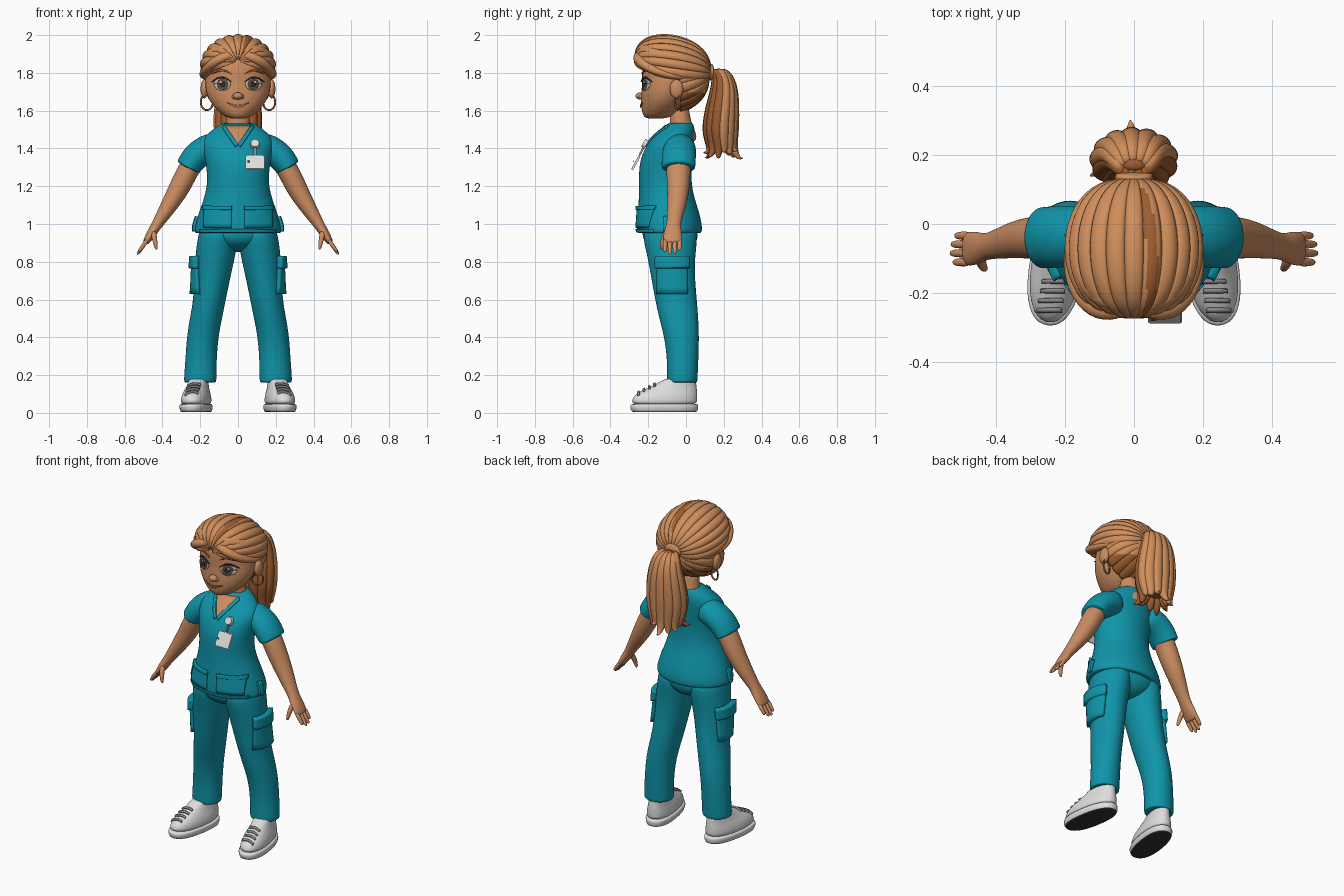
import bpy, bmesh, math, random
from mathutils import Vector, Matrix
from mathutils.bvhtree import BVHTree

random.seed(4)
if "Cube" in bpy.data.objects:
    bpy.data.objects.remove(bpy.data.objects["Cube"], do_unlink=True)


def material(name, *rgb):
    m = bpy.data.materials.new(name)
    m.use_nodes = True
    m.diffuse_color = (*rgb, 1)
    m.node_tree.nodes["Principled BSDF"].inputs["Base Color"].default_value = (*rgb, 1)
    return m


SKIN = material("warm skin", .60, .265, .12)
HAIR = material("light brown hair", .63, .27, .105)
DARK = material("dark brown hair", .34, .11, .03)
TEAL = material("teal cloth", .005, .30, .40)
WHITE = material("white", .74, .72, .72)
GREY = material("grey laces", .25, .25, .26)
SOLE = material("black rubber", .03, .03, .032)
EYE = material("eye white", .55, .50, .45)
IRIS = material("brown iris", .12, .075, .045)
LIPS = material("lips", .42, .14, .085)


def finish(bm, name, mats, mirror=False, subsurf=0, thick=0, rule=None, xform=None):
    bmesh.ops.recalc_face_normals(bm, faces=bm.faces)
    if xform:
        bm.transform(xform)
    bm.normal_update()
    for f in bm.faces:
        f.smooth = True
        if rule:
            f.material_index = rule(f)
    me = bpy.data.meshes.new(name)
    bm.to_mesh(me)
    bm.free()
    ob = bpy.data.objects.new(name, me)
    bpy.context.collection.objects.link(ob)
    for m in mats:
        me.materials.append(m)
    if thick:
        s = ob.modifiers.new("thickness", "SOLIDIFY")
        s.thickness, s.offset = thick, 0
    if mirror:
        ob.modifiers.new("mirror", "MIRROR").use_mirror_merge = False
    if subsurf:
        s = ob.modifiers.new("smooth", "SUBSURF")
        s.levels = s.render_levels = subsurf
    return ob


def skin_rows(name, rows, mats, closed=True, caps=True, **kw):
    """Bridge equal rows of points into one surface."""
    bm = bmesh.new()
    vs = [[bm.verts.new(p) for p in r] for r in rows]
    n = len(rows[0])
    for a, b in zip(vs, vs[1:]):
        for i in range(n if closed else n - 1):
            j = (i + 1) % n
            bm.faces.new((a[i], a[j], b[j], b[i]))
    if caps:
        bm.faces.new(vs[0])
        bm.faces.new(vs[-1])
    return finish(bm, name, mats, **kw)


def loft(name, rings, mat, n=24, power=1, **kw):
    """Horizontal rings given as z, centre x, half width, front y, back y."""
    rows = []
    for z, cx, rx, yf, yb in rings:
        row = []
        for i in range(n):
            a = math.tau * i / n
            c, s = [math.copysign(abs(q) ** power, q) for q in (math.cos(a), math.sin(a))]
            row.append((cx + rx * c, (yf + yb) / 2 + (yb - yf) / 2 * s, z))
        rows.append(row)
    kw.setdefault("subsurf", 2)
    return skin_rows(name, rows, mat if isinstance(mat, list) else [mat], **kw)


def tube(name, pts, mat, ref=(0, 1, 0), n=12, **kw):
    """Swept ellipse through x, y, z, radius across, radius along ref."""
    ps = [Vector(p[:3]) for p in pts]
    rows = []
    for i, p in enumerate(pts):
        t = (ps[min(i + 1, len(ps) - 1)] - ps[max(i - 1, 0)]).normalized()
        side = t.cross(Vector(ref)).normalized()
        up = side.cross(t)
        rows.append([ps[i] + side * p[3] * math.cos(math.tau * k / n)
                     + up * p[4] * math.sin(math.tau * k / n) for k in range(n)])
    kw.setdefault("subsurf", 2)
    return skin_rows(name, rows, [mat], **kw)


def ball(name, loc, radii, mat, **kw):
    bm = bmesh.new()
    bmesh.ops.create_uvsphere(bm, u_segments=24, v_segments=14, radius=1)
    return finish(bm, name, [mat], xform=Matrix.Translation(loc) @ Matrix.Diagonal((*radii, 1)), **kw)


def plate(name, target, axis, f, mat, lift=.003, nu=16, nv=5, **kw):
    """Thin plate whose f(u, v) outline is projected onto a target part."""
    bpy.context.view_layer.update()
    tree = BVHTree.FromObject(target, bpy.context.evaluated_depsgraph_get())
    d = {"x": Vector((-1, 0, 0)), "y": Vector((0, 1, 0)), "z": Vector((0, 0, -1))}[axis]
    rows, last = [], None
    for j in range(nv + 1):
        row = []
        for i in range(nu + 1):
            a, b = f(i / nu, j / nv)
            o = {"x": (2, a, b), "y": (a, -2, b), "z": (a, b, 2)}[axis]
            hit = tree.ray_cast(Vector(o), d)[0] or last or tree.find_nearest(Vector(o))[0]
            last = hit
            row.append(hit - d * lift / 2)
        rows.append(row)
    return skin_rows(name, rows, [mat], closed=False, caps=False, thick=lift * 1.6, **kw)


def oval(cx, cz, rx, rz):
    return lambda u, v: (cx + rx * (.03 + .97 * v) * math.cos(math.tau * u),
                         cz + rz * (.03 + .97 * v) * math.sin(math.tau * u))


def rect(a0, a1, b0, b1):
    return lambda u, v: (a0 + (a1 - a0) * u, b0 + (b1 - b0) * v)


def arc(a0, a1, z, rise, w):
    """Tapered curved stroke."""
    return lambda u, v: (a0 + (a1 - a0) * u,
                         z + rise * math.sin(math.pi * u) + w * (2 * v - 1) * (.15 + math.sin(math.pi * u)))


def block(name, loc, size, tilt, mat, bevel=.004):
    bm = bmesh.new()
    bmesh.ops.create_cube(bm, size=1, matrix=Matrix.Diagonal((*size, 1)))
    bmesh.ops.bevel(bm, geom=bm.edges[:], offset=bevel, segments=2, affect="EDGES")
    ob = finish(bm, name, [mat], xform=Matrix.Translation(loc) @ Matrix.Rotation(tilt, 4, "X"))
    for p in ob.data.polygons:
        p.use_smooth = False
    return ob


# Head, neck and ears
head = loft("head", [(1.557, 0, .03, -.20, -.13), (1.566, 0, .065, -.222, -.08), (1.59, 0, .10, -.234, -.04),
                     (1.64, 0, .148, -.24, 0), (1.70, 0, .173, -.238, .03), (1.76, 0, .175, -.232, .06),
                     (1.83, 0, .172, -.236, .08), (1.90, 0, .14, -.21, .06), (1.95, 0, .07, -.15, .02)], SKIN)
tube("neck", [(0, -.02, 1.42, .09, .085), (0, -.022, 1.49, .075, .085), (0, -.03, 1.54, .055, .062),
              (0, -.04, 1.65, .055, .062)], SKIN, ref=(1, 0, 0))
ball("nose", (0, -.243, 1.678), (.026, .024, .019), SKIN)
ball("nostrils", (.02, -.236, 1.673), (.013, .014, .012), SKIN, mirror=True)
ball("ears", (.178, -.05, 1.715), (.02, .036, .05), SKIN, mirror=True)

# Face details
plate("eye_whites", head, "y", oval(.083, 1.74, .044, .034), EYE, .003, mirror=True)
plate("irises", head, "y", oval(.08, 1.74, .028, .030), IRIS, .005, mirror=True)
plate("pupils", head, "y", oval(.08, 1.74, .013, .015), SOLE, .007, mirror=True)
plate("eye_glints", head, "y", oval(.088, 1.751, .006, .006), WHITE, .009, mirror=True)
plate("lashes", head, "y", arc(.034, .138, 1.752, .024, .004), SOLE, .008, mirror=True)
plate("eyebrows", head, "y", arc(.035, .135, 1.795, .018, .005), DARK, .006, mirror=True)
plate("mouth", head, "y", arc(-.058, .058, 1.642, -.018, .006), LIPS, .006)

# Earrings
hoop = [(.165, -.045 + .012 * math.sin(a), 1.645 + .042 * math.cos(a))
        for a in [math.tau * i / 28 for i in range(29)]]
tube("earrings", [(x + .032 * math.sin(math.tau * i / 28), y, z, .005, .005) for i, (x, y, z) in enumerate(hoop)],
     DARK, n=8, subsurf=0, mirror=True)


# Swept-back hair made of lobed shells that meet at the hair band
def hair_shell(name, c, r, phi0, phi1, t0, t1, lobes, depth, tilt, rule):
    rows, n = [], lobes * 8
    for j in range(25):
        t = t0 + (t1 - t0) * j / 24
        s = max(math.sin(t), .002) ** .75
        row = []
        for i in range(n + 1):
            phi = phi0 + (phi1 - phi0) * i / n
            k = s * (1 - depth * (1 - abs(math.sin(math.pi * lobes * i / n)) ** .6))
            row.append((c[0] + r[0] * k * math.cos(phi), c[1] - r[1] * math.cos(t),
                        c[2] + r[2] * k * math.sin(phi) + tilt * math.cos(t)))
        rows.append(row)
    return skin_rows(name, rows, [HAIR, DARK], closed=False, caps=False, thick=.02, rule=rule)


def parting(f):
    p = f.calc_center_median()
    return int(.25 < p.x / max(p.z - 1.83, .01) < .42 and p.z > 1.9)


hair_shell("top_hair", (0, -.07, 1.83), (.193, .195, .162), -.32, math.pi + .32,
           .03, math.pi - .03, 13, .09, .03, parting)
hair_shell("back_hair", (0, -.025, 1.745), (.172, .14, .145), 0, math.tau, math.pi * .48, math.pi - .03,
           18, .07, -.04, lambda f: int(f.calc_center_median().z < 1.70))
tube("side_fringe", [(-.005, -.225, 1.895, .015, .015), (.05, -.258, 1.895, .028, .026),
                     (.115, -.248, 1.865, .036, .03), (.165, -.18, 1.815, .036, .026),
                     (.182, -.09, 1.785, .03, .02), (.16, .01, 1.775, .02, .015)],
     HAIR, ref=(0, 0, 1), mirror=True)
tube("upper_fringe", [(0, -.21, 1.905, .015, .015), (.05, -.235, 1.93, .03, .03), (.12, -.2, 1.915, .035, .03),
                      (.165, -.11, 1.89, .03, .025), (.15, 0, 1.87, .015, .015)],
     HAIR, ref=(0, 0, 1), mirror=True)

# Ponytail
tube("hair_band", [(0, .112, 1.80, .04, .05), (0, .122, 1.802, .046, .058), (0, .142, 1.806, .046, .058),
                   (0, .152, 1.808, .04, .05)], HAIR, ref=(1, 0, 0))
tail = [(0, .15, 1.81, .03, .045), (0, .19, 1.80, .04, .075), (0, .205, 1.72, .06, .10),
        (0, .19, 1.60, .08, .125), (0, .18, 1.49, .09, .125), (0, .19, 1.41, .07, .10)]
tube("ponytail_core", [(x, y, z, .75 * a, .75 * b) for x, y, z, a, b in tail], DARK, ref=(1, 0, 0))
for k in range(13):
    a = math.tau * k / 13 + .2
    c, s = math.cos(a), math.sin(a)
    pts = [(.76 * b * c, y + .76 * r * s, z, .2 * b + .011, .27 * b + .006) for x, y, z, r, b in tail]
    x, y, z = pts[-1][:3]
    drop, flick = random.uniform(.02, .07), random.uniform(.01, .04)
    pts.append((x + flick * c, y + flick * s, z - drop, .012, .014))
    pts.append((x + 1.8 * flick * c, y + 1.8 * flick * s, z - drop + .004, .003, .003))
    tube(f"ponytail_strand_{k + 1}", pts, DARK if s < -.25 else HAIR, ref=(1, 0, 0), n=8)

# Tunic
tunic = loft("tunic", [(.952, 0, .215, -.245, .07), (.952, 0, .234, -.26, .085), (.985, 0, .233, -.262, .088),
                       (1.05, 0, .213, -.257, .075), (1.15, 0, .176, -.25, .042), (1.22, 0, .163, -.25, .03),
                       (1.30, 0, .168, -.25, .03), (1.36, 0, .18, -.236, .036), (1.42, 0, .19, -.21, .042),
                       (1.465, 0, .178, -.17, .046), (1.505, 0, .13, -.13, .046),
                       (1.53, 0, .09, -.10, .04), (1.535, 0, .075, -.085, .03)], TEAL)
tube("sleeves", [(.09, -.03, 1.42, .075, .075), (.165, -.033, 1.40, .077, .088), (.225, -.038, 1.36, .075, .092),
                 (.262, -.04, 1.305, .067, .09), (.267, -.04, 1.296, .067, .09), (.265, -.04, 1.299, .055, .07)],
     TEAL, n=20, mirror=True)
plate("neckline", tunic, "y", lambda u, v: ((2 * u - 1) * .07 * v, 1.42 + .102 * v), SKIN, .003)
plate("collar", tunic, "y", lambda u, v: (.07 * u + .014 * v, 1.42 + .102 * u - .012 * v), TEAL, .008, mirror=True)
plate("hip_pockets", tunic, "y", rect(.035, .18, .98, 1.09), TEAL, .008, mirror=True)
plate("hip_pocket_hems", tunic, "y", rect(.033, .182, 1.075, 1.095), TEAL, .013, mirror=True)
plate("hem_stitch", tunic, "y", rect(-.2, .2, .957, .973), TEAL, .006, nu=30)
plate("side_vents", tunic, "x", rect(-.12, -.09, .96, 1.04), TEAL, .012, mirror=True)

# Arms and hands
tube("arms", [(.19, -.035, 1.39, .055, .065), (.258, -.04, 1.30, .058, .066), (.30, -.04, 1.21, .058, .062),
              (.345, -.045, 1.13, .05, .055), (.395, -.058, 1.05, .038, .044), (.43, -.066, .995, .029, .037),
              (.455, -.07, .955, .026, .049), (.48, -.072, .915, .021, .051), (.492, -.072, .895, .014, .046)],
     SKIN, n=16, mirror=True)
for k, (y, reach) in enumerate([(-.111, .85), (-.085, 1), (-.059, .95), (-.034, .75)]):
    tube(f"fingers_{k + 1}", [(.478, y, .92, .013, .014), (.478 + .03 * reach, y, .92 - .045 * reach, .012, .0135),
                              (.478 + .057 * reach, y, .92 - .083 * reach, .009, .010)], SKIN, n=8, mirror=True)
tube("thumbs", [(.45, -.095, .965, .018, .02), (.442, -.118, .925, .015, .017), (.436, -.128, .89, .012, .013),
                (.43, -.13, .863, .007, .008)], SKIN, n=8, mirror=True)

# Trousers
loft("trouser_seat", [(.85, 0, .06, -.13, 0), (.885, 0, .14, -.205, .045), (.93, 0, .212, -.236, .068),
                      (1.0, 0, .205, -.23, .06)], TEAL)
legs = loft("trouser_legs", [(.165, .2, .07, -.085, .045), (.158, .2, .085, -.10, .06), (.185, .2, .087, -.102, .062),
                             (.28, .196, .083, -.10, .066), (.40, .188, .084, -.115, .07), (.50, .17, .086, -.142, .066),
                             (.60, .15, .086, -.165, .058), (.75, .132, .099, -.19, .045), (.85, .117, .108, -.21, .052),
                             (.93, .108, .105, -.23, .062), (.99, .10, .10, -.22, .05)], TEAL, mirror=True)
plate("cargo_pockets", legs, "x", rect(-.15, .005, .63, .80), TEAL, .016, mirror=True)
plate("cargo_flaps", legs, "x", rect(-.155, .01, .765, .83), TEAL, .026, mirror=True)
tube("ankles", [(.2, -.02, .22, .05, .055), (.2, -.015, .12, .05, .055)], SKIN, mirror=True)

# Shoes, toes turned slightly outward
turn = Matrix.Translation((.222, -.115, 0)) @ Matrix.Rotation(.17, 4, "Z")
loft("soles", [(.004, 0, .068, -.165, .17), (.004, 0, .076, -.175, .178), (.03, 0, .083, -.186, .184),
               (.047, 0, .08, -.182, .182), (.047, 0, .07, -.16, .17)], [WHITE, SOLE], power=.85, xform=turn,
     mirror=True, subsurf=1, rule=lambda f: int(f.normal.z < -.7))
shoes = loft("shoe_uppers", [(.035, 0, .074, -.176, .176), (.07, 0, .077, -.176, .178), (.10, 0, .07, -.155, .178),
                             (.125, 0, .06, -.105, .176), (.15, 0, .053, -.05, .172), (.178, 0, .05, 0, .17),
                             (.182, 0, .04, .02, .16)], WHITE, power=.9, xform=turn, mirror=True)
for k in range(4):
    y = -.255 + .028 * k
    x = .222 - .17 * (y + .115)
    plate(f"laces_{k + 1}", shoes, "z", rect(x - .034, x + .034, y, y + .01), GREY, .008, nv=2, mirror=True)

# Badge hanging from a reel
TILT = -.5
block("badge_card", (.09, -.265, 1.325), (.098, .012, .088), TILT, WHITE)
block("badge_clip", (.09, -.235, 1.385), (.016, .01, .05), TILT, GREY)
block("badge_mark", (.056, -.278, 1.332), (.014, .004, .012), TILT, TEAL, .001)
bm = bmesh.new()
bmesh.ops.create_cone(bm, cap_ends=True, segments=24, radius1=.026, radius2=.022, depth=.02,
                      matrix=Matrix.Translation((.09, -.218, 1.425)) @ Matrix.Rotation(math.pi / 2 + TILT, 4, "X"))
reel = finish(bm, "badge_reel", [WHITE])
for p in reel.data.polygons:
    p.use_smooth = len(p.vertices) == 4
